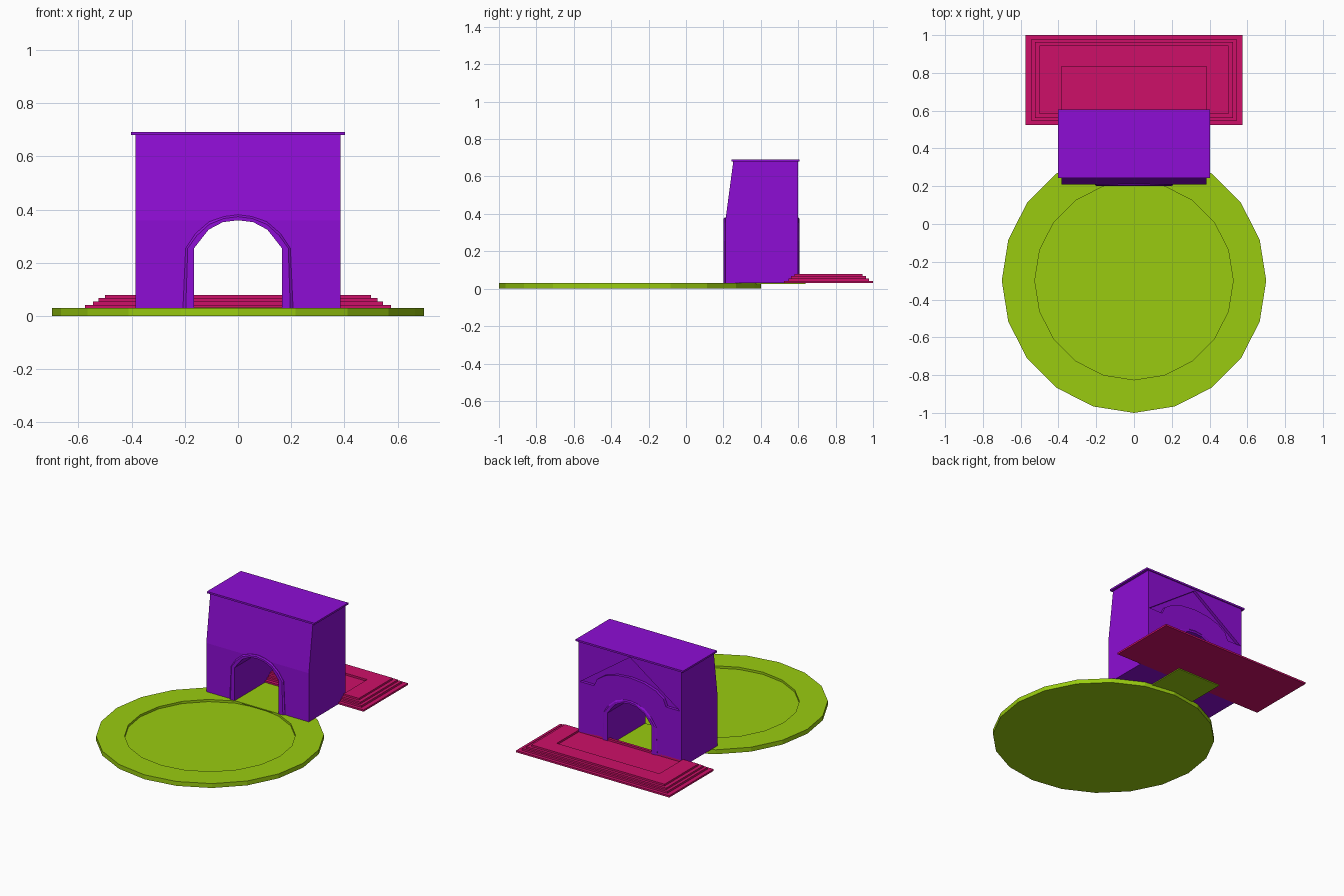
import bpy, bmesh, math

if "Cube" in bpy.data.objects:
    bpy.data.objects.remove(bpy.data.objects["Cube"])


def material(name, rgb):
    m = bpy.data.materials.new(name)
    m.diffuse_color = (*rgb, 1)
    m.use_nodes = True
    m.node_tree.nodes["Principled BSDF"].inputs["Base Color"].default_value = m.diffuse_color
    return m


PURPLE = material("purple", (0.27, 0.004, 0.66))
GREEN = material("lime_green", (0.32, 0.60, 0.005))
PINK = material("magenta", (0.61, 0.005, 0.14))


def loft(name, rings, mat):
    """Bridge rings of equal point count and cap both ends."""
    bm = bmesh.new()
    vs = [[bm.verts.new(p) for p in r] for r in rings]
    n = len(vs[0])
    for a, b in zip(vs, vs[1:]):
        for i in range(n):
            j = (i + 1) % n
            bm.faces.new((a[i], a[j], b[j], b[i]))
    bm.faces.new(vs[0])
    bm.faces.new(vs[-1])
    bmesh.ops.recalc_face_normals(bm, faces=bm.faces)
    me = bpy.data.meshes.new(name)
    bm.to_mesh(me)
    bm.free()
    me.materials.append(mat)
    ob = bpy.data.objects.new(name, me)
    bpy.context.collection.objects.link(ob)
    return ob


def rect(x, y0, y1, z):
    return [(-x, y0, z), (x, y0, z), (x, y1, z), (-x, y1, z)]


def circle(r, z, n=20):
    return [(r * math.cos(2 * math.pi * i / n),
             -0.3 + r * math.sin(2 * math.pi * i / n), z) for i in range(n)]


def mirrored(half):
    """Half outline ending on x = 0 -> full outline."""
    return half + [(-x, z) for x, z in reversed(half[:-1])]


def at_y(pts, y):
    return [(x, y, z) for x, z in pts]


def cut(ob, cutter):
    mod = ob.modifiers.new("cut", 'BOOLEAN')
    mod.operation = 'DIFFERENCE'
    mod.solver = 'EXACT'
    mod.object = cutter
    deps = bpy.context.evaluated_depsgraph_get()
    me = bpy.data.meshes.new_from_object(ob.evaluated_get(deps))
    ob.modifiers.clear()
    ob.data = me
    bpy.data.objects.remove(cutter)


# round plaza with a sunken middle
loft("round_plaza", [circle(0.7, 0), circle(0.7, 0.03),
                     circle(0.525, 0.03), circle(0.525, 0.015)], GREEN)

# floor strip running through the arch
loft("passage_floor", [rect(0.165, 0.2, 0.64, 0.024),
                       rect(0.165, 0.2, 0.64, 0.031)], GREEN)

# stepped platform with a shallow sunken panel
steps = [(0.0, 0.03, 0.042), (0.03, 0.042, 0.055),
         (0.05, 0.055, 0.067), (0.075, 0.067, 0.079)]
rings = []
for inset, z0, z1 in steps:
    d = inset * 0.75
    for z in (z0, z1):
        rings.append(rect(0.575 - inset, 0.525 + d, 1.0 - d, z))
rings += [rect(0.385, 0.6, 0.835, 0.079), rect(0.385, 0.6, 0.835, 0.066)]
loft("stepped_platform", rings, PINK)

# gate block: side profile, vertical then leaning back at the front
side = [(0.21, 0.03), (0.21, 0.36), (0.253, 0.682), (0.6, 0.682), (0.6, 0.03)]
gate = loft("gate_body", [[(x, y, z) for y, z in side] for x in (-0.385, 0.385)],
            PURPLE)

# arched passage
inner = mirrored([(0.165, 0.03), (0.165, 0.255), (0.138, 0.29), (0.11, 0.325),
                  (0.057, 0.353), (0, 0.36)])
outer = mirrored([(0.207, 0.03), (0.197, 0.255), (0.16, 0.31), (0.108, 0.355),
                  (0.053, 0.374), (0, 0.381)])
low = [(x, z - 0.05 if z < 0.04 else z) for x, z in inner]
cut(gate, loft("arch_cutter", [at_y(low, 0.0), at_y(low, 0.8)], PURPLE))

# sunken gable panel on the back, with an arched lower edge
arc = [(0.27 * math.cos(math.pi * i / 8), 0.41 + 0.125 * math.sin(math.pi * i / 8))
       for i in range(9)]
gable = [(-0.375, 0.41), (0, 0.674), (0.375, 0.41)] + arc
cut(gate, loft("gable_cutter", [at_y(gable, 0.58), at_y(gable, 0.7)], PURPLE))

# raised arch trims, front and back, with a bevelled outer edge
for name, face, wall in (("front_arch_trim", 0.2, 0.215), ("back_arch_trim", 0.606, 0.595)):
    rings = []
    for (xi, zi), (xo, zo) in zip(inner, outer):
        xm, zm = xo + (xi - xo) * 0.25, zo + (zi - zo) * 0.35
        rings.append([(xi, wall, zi), (xi, face, zi), (xm, face, zm),
                      (xo, (face + wall) / 2, zo), (xo, wall, zo)])
    loft(name, rings, PURPLE)

# roof cap slab
loft("roof_cap", [rect(0.403, 0.243, 0.607, 0.68),
                  rect(0.403, 0.243, 0.607, 0.692)], PURPLE)
